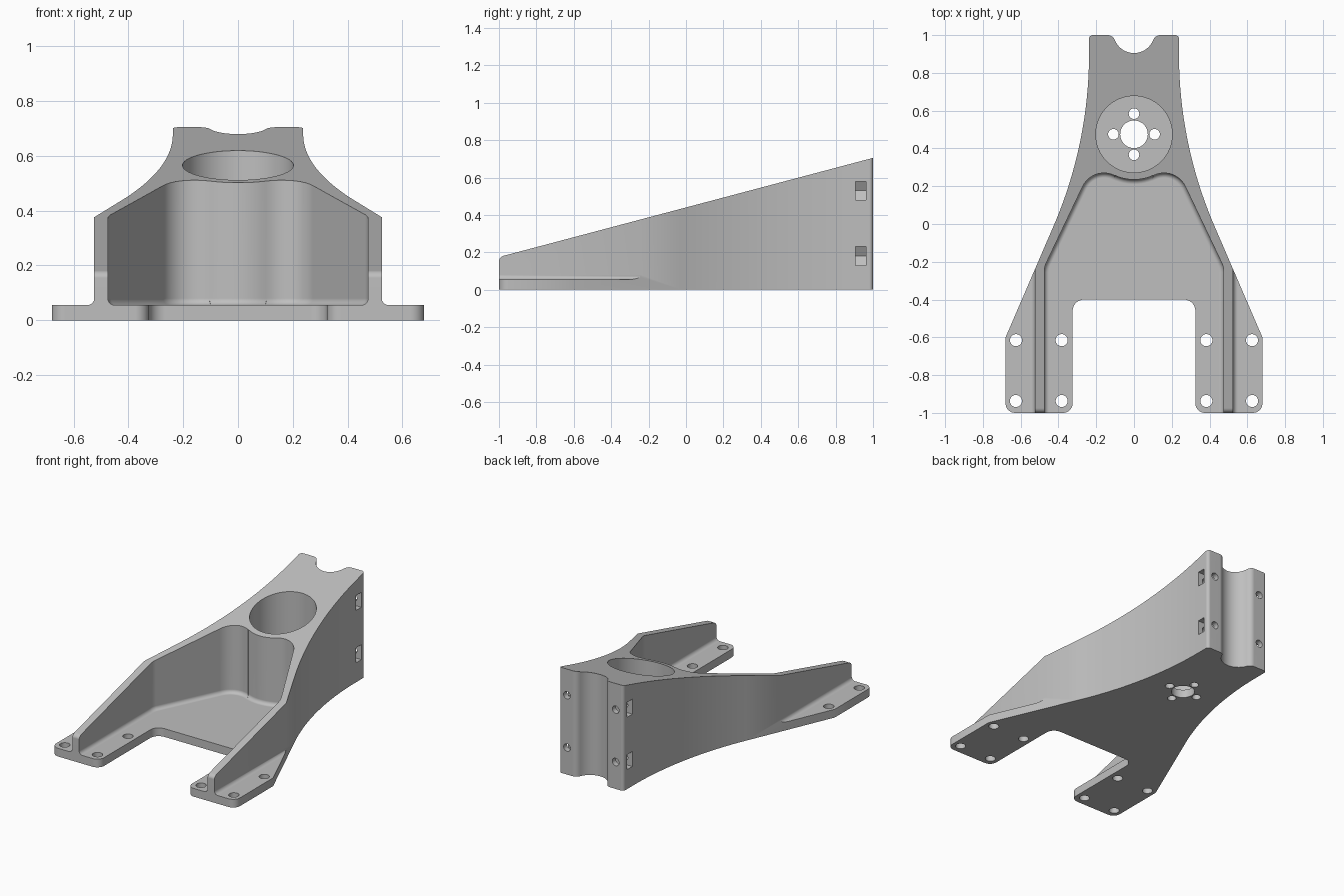
import bpy, bmesh
from math import radians, cos, sin
from mathutils import Vector

cube = bpy.data.objects.get("Cube")
if cube:
    bpy.data.objects.remove(cube, do_unlink=True)

FLOOR = 0.055      # plate thickness
FILLET = 0.025     # wall foot radius
BORE_Y = 0.475     # centre of the round bore


def arc(cx, cy, r, a0, a1, n):
    steps = [radians(a0 + (a1 - a0) * i / n) for i in range(n + 1)]
    return [(cx + r * cos(a), cy + r * sin(a)) for a in steps]


def mirrored(half):
    """Close a right-hand half outline with its mirror image."""
    return half + [(-x, y) for x, y in reversed(half) if x > 1e-6]


def prism(name, points, axis, lo, hi, round_foot=None):
    """Extrude a 2D outline along an axis, optionally rounding some edges at the low end."""
    place = {"x": lambda a, b, t: Vector((t, a, b)),
             "y": lambda a, b, t: Vector((a, t, b)),
             "z": lambda a, b, t: Vector((a, b, t))}[axis]
    bm = bmesh.new()
    face = bm.faces.new([bm.verts.new(place(a, b, lo)) for a, b in points])
    res = bmesh.ops.extrude_face_region(bm, geom=[face], use_keep_orig=True)
    top = [v for v in res["geom"] if isinstance(v, bmesh.types.BMVert)]
    bmesh.ops.translate(bm, verts=top, vec=place(0, 0, hi - lo))
    bmesh.ops.recalc_face_normals(bm, faces=bm.faces[:])
    if round_foot:
        edges = [e for e in bm.edges if all(abs(v.co.z - lo) < 1e-5 for v in e.verts)
                 and round_foot((e.verts[0].co + e.verts[1].co) / 2)]
        bmesh.ops.bevel(bm, geom=edges, offset=FILLET, segments=5, profile=0.5,
                        affect="EDGES", clamp_overlap=False)
    mesh = bpy.data.meshes.new(name)
    bm.to_mesh(mesh)
    bm.free()
    obj = bpy.data.objects.new(name, mesh)
    bpy.context.collection.objects.link(obj)
    return obj


def disc(name, a, b, r, axis, lo, hi, n=28):
    return prism(name, arc(a, b, r, 0, 360, n)[:-1], axis, lo, hi)


# Plan outline: rear notch, waisted side, flared foot, front slot
half = (arc(0, 1.014, 0.109, -90, -21.2, 10)
        + arc(0.139, 0.96, 0.04, 158.8, 90, 5)
        + arc(0.218, 0.98, 0.02, 90, 0, 5)
        + arc(2.538, 0.9, 2.3, 180, 203.7, 20)
        + [(0.68, -0.6)]
        + arc(0.63, -0.95, 0.05, 0, -90, 7)
        + arc(0.375, -0.95, 0.05, -90, -180, 7)
        + arc(0.265, -0.46, 0.06, 0, 90, 7))
bracket = prism("bracket_body", mirrored(half), "z", 0, 0.9)

cutters = []

# Sloping top with a rounded front edge
slope = [(-1.2, 0.152), (-1, 0.155), (-0.996, 0.166), (-0.988, 0.175), (-0.975, 0.1816),
         (1.2, 0.758), (1.2, 1.2), (-1.2, 1.2)]
cutters.append(prism("slope_cutter", slope, "x", -1, 1))

# Open pocket that follows the bore wall
pocket = (arc(0, BORE_Y, 0.24, -90, -64.3, 6)
          + arc(0.159, 0.145, 0.125, 115.7, 24.2, 12)
          + arc(0.355, -0.255, 0.12, 24.2, 0, 4)
          + [(0.475, -1.2)])
cutters.append(prism("pocket_cutter", mirrored(pocket), "z", FLOOR, 1,
                     lambda c: c.y > -1.19))

# Round bore and its floor holes
cutters.append(disc("bore_cutter", 0, BORE_Y, 0.2025, "z", FLOOR, 1, 64))
cutters.append(disc("centre_hole", 0, BORE_Y, 0.073, "z", -0.1, 0.2, 40))
for i in range(4):
    a = radians(90 * i)
    cutters.append(disc("bore_floor_hole", 0.109 * cos(a), BORE_Y + 0.109 * sin(a),
                        0.028, "z", -0.1, 0.2))

for side in (1, -1):
    # Step outside each wall
    step = [(side * x, y) for x, y in ((0.525, -1.3), (1, -1.3), (1, 0), (0.525, 0))]
    cutters.append(prism("step_cutter", step, "z", FLOOR, 1,
                         lambda c: abs(abs(c.x) - 0.525) < 1e-4))
    # Foot bolt holes
    for x in (0.383, 0.625):
        for y in (-0.615, -0.937):
            cutters.append(disc("foot_hole", side * x, y, 0.032, "z", -0.1, 0.2))
    # Nut slots with pointed inner ends, and rear bolt holes
    for z in (0.18, 0.53):
        slot = [(0.122, z), (0.151, z + 0.05), (0.4, z + 0.05),
                (0.4, z - 0.05), (0.151, z - 0.05)]
        cutters.append(prism("nut_slot", [(side * x, h) for x, h in slot],
                             "y", 0.907, 0.963))
        cutters.append(disc("rear_bolt_hole", side * 0.18, z, 0.025, "y", 0.86, 1.1, 24))

# Cut the body
bpy.context.view_layer.objects.active = bracket
for cutter in cutters:
    cutter.hide_render = True
    mod = bracket.modifiers.new("cut", "BOOLEAN")
    mod.operation = "DIFFERENCE"
    mod.solver = "EXACT"
    mod.object = cutter
    bpy.ops.object.modifier_apply(modifier=mod.name)
    bpy.data.objects.remove(cutter, do_unlink=True)

# Grey metal
grey = bpy.data.materials.new("plain_grey")
grey.use_nodes = True
colour = (0.52, 0.52, 0.52, 1)
grey.diffuse_color = colour
grey.node_tree.nodes["Principled BSDF"].inputs["Base Color"].default_value = colour
bracket.data.materials.clear()
bracket.data.materials.append(grey)

# Smooth curves, crisp edges
bpy.ops.object.select_all(action="DESELECT")
bracket.select_set(True)
bpy.context.view_layer.objects.active = bracket
bpy.ops.object.shade_smooth_by_angle(angle=radians(28))
weighted = bracket.modifiers.new("even_shading", "WEIGHTED_NORMAL")
weighted.keep_sharp = True
